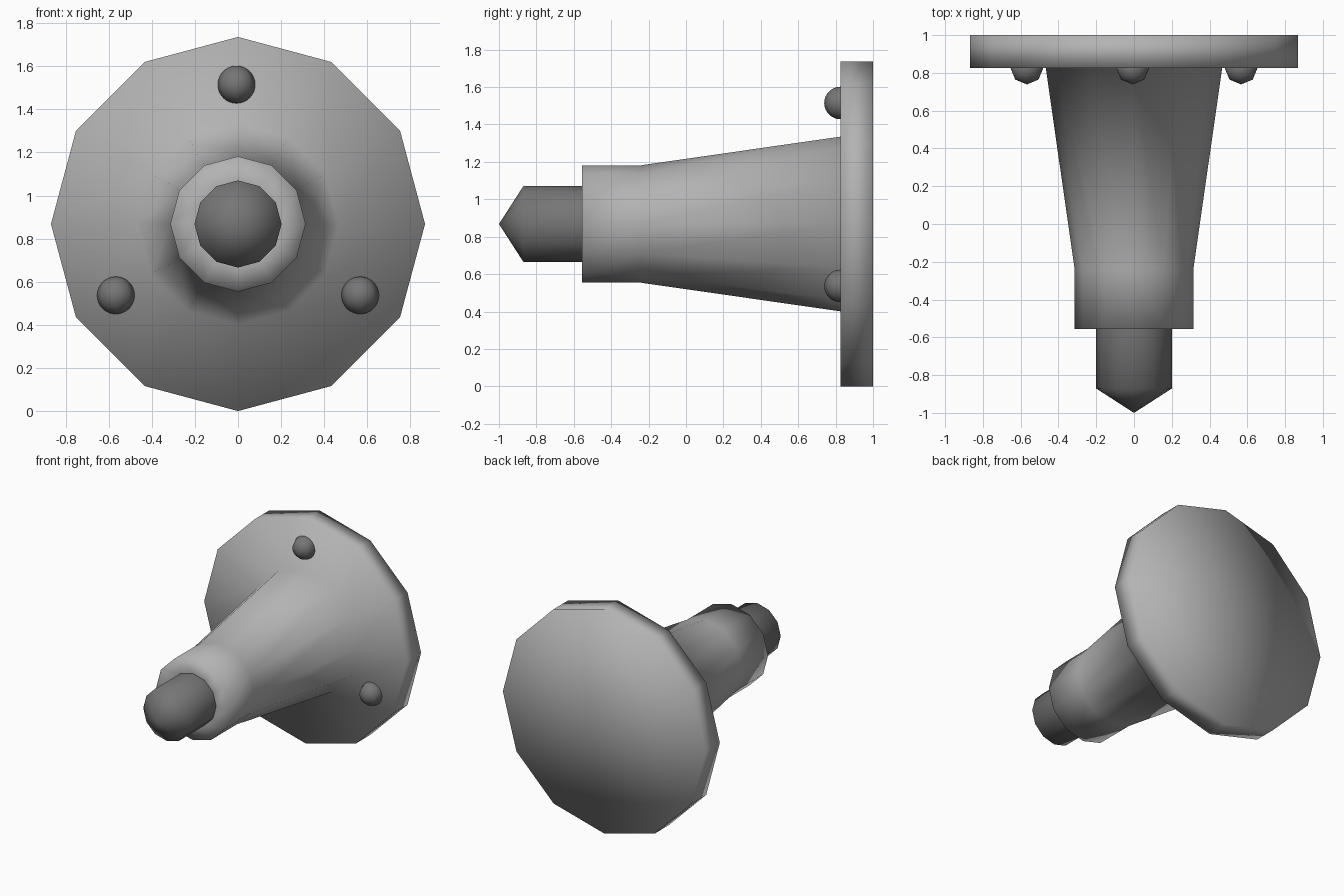
import bpy, bmesh, math

if "Cube" in bpy.data.objects:
    bpy.data.objects.remove(bpy.data.objects["Cube"])

CZ = 0.868  # height of the long axis


def material(name, v):
    m = bpy.data.materials.new(name)
    m.diffuse_color = (v, v, v, 1)
    m.use_nodes = True
    m.node_tree.nodes["Principled BSDF"].inputs["Base Color"].default_value = m.diffuse_color
    return m


MID = material("mid_grey", 0.45)
DARK = material("dark_grey", 0.18)


def finish(name, bm, mat):
    bmesh.ops.recalc_face_normals(bm, faces=bm.faces)
    for f in bm.faces:
        f.smooth = True
    me = bpy.data.meshes.new(name)
    bm.to_mesh(me)
    bm.free()
    me.materials.append(mat)
    ob = bpy.data.objects.new(name, me)
    bpy.context.collection.objects.link(ob)
    return ob


def lathe(name, profile, mat, sides=12):
    """Revolve (radius, y) points around the long axis; radius 0 makes a point."""
    bm = bmesh.new()
    rings = []
    for r, y in profile:
        if r == 0:
            rings.append([bm.verts.new((0, y, CZ))] * sides)
        else:
            rings.append([bm.verts.new((r * math.cos(2 * math.pi * i / sides), y,
                                        CZ + r * math.sin(2 * math.pi * i / sides)))
                          for i in range(sides)])
    for a, b in zip(rings, rings[1:]):
        for i in range(sides):
            j = (i + 1) % sides
            bm.faces.new(list(dict.fromkeys((a[i], a[j], b[j], b[i]))))
    return finish(name, bm, mat)


# Tapered barrel flowing into the round mounting plate
lathe("barrel_and_plate", [(0.2, -0.555), (0.314, -0.555), (0.314, -0.24),
                           (0.467, 0.826), (0.868, 0.826), (0.868, 1.0), (0, 1.0)], MID)

# Pointed nozzle at the front
lathe("nozzle_tip", [(0.202, -0.555), (0.202, -0.87), (0, -1.0)], DARK)

# Three round bolt heads on the plate
for n, (x, z) in enumerate([(-0.007, 1.515), (-0.567, 0.537), (0.567, 0.537)]):
    bm = bmesh.new()
    bmesh.ops.create_uvsphere(bm, u_segments=8, v_segments=16, radius=0.087)
    bolt = finish(f"bolt_head_{n + 1}", bm, DARK)
    bolt.location = (x, 0.826, z)
